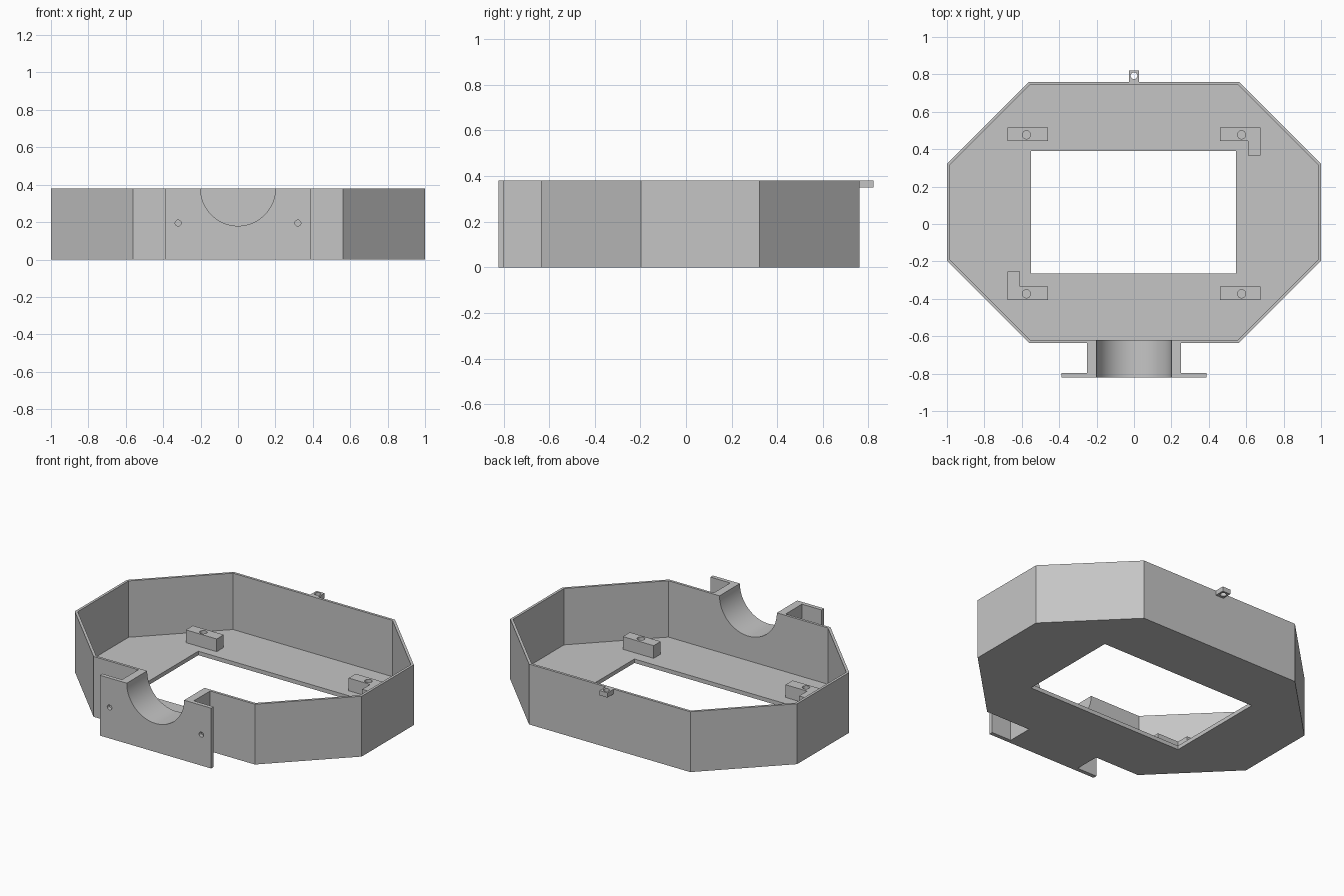
import bpy, bmesh, math
from mathutils import Matrix

if "Cube" in bpy.data.objects:
    bpy.data.objects.remove(bpy.data.objects["Cube"])

grey = bpy.data.materials.new("plain grey")
grey.use_nodes = True
grey.diffuse_color = (0.56, 0.56, 0.56, 1)
grey.node_tree.nodes["Principled BSDF"].inputs["Base Color"].default_value = (0.56, 0.56, 0.56, 1)

HEIGHT, FLOOR, WALL, MID_Y = 0.38, 0.025, 0.016, 0.0625
POST_TOP = 0.105


def prism(name, outline, z0, z1):
    """Extrude an outline in x, y from z0 to z1."""
    bm = bmesh.new()
    base = bm.faces.new([bm.verts.new((x, y, z0)) for x, y in outline])
    top = bmesh.ops.extrude_face_region(bm, geom=[base])["geom"]
    bmesh.ops.translate(bm, vec=(0, 0, z1 - z0),
                        verts=[v for v in top if isinstance(v, bmesh.types.BMVert)])
    bmesh.ops.recalc_face_normals(bm, faces=bm.faces)
    return finish(name, bm)


def finish(name, bm):
    mesh = bpy.data.meshes.new(name)
    bm.to_mesh(mesh)
    bm.free()
    mesh.materials.append(grey)
    obj = bpy.data.objects.new(name, mesh)
    bpy.context.collection.objects.link(obj)
    return obj


def box(name, x0, x1, y0, y1, z0, z1):
    return prism(name, [(x0, y0), (x1, y0), (x1, y1), (x0, y1)], z0, z1)


def rod(centre, radius, length, along_y=False, sides=24):
    """Round cutter, upright or lying along y."""
    bm = bmesh.new()
    turn = Matrix.Rotation(math.pi / 2 if along_y else 0, 4, "X")
    bmesh.ops.create_cone(bm, cap_ends=True, segments=sides, radius1=radius, radius2=radius,
                          depth=length, matrix=Matrix.Translation(centre) @ turn)
    return finish("cutter", bm)


def cut(obj, *cutters):
    """Cut the shapes out of an object, then smooth its round faces."""
    bpy.ops.object.select_all(action="DESELECT")
    bpy.context.view_layer.objects.active = obj
    obj.select_set(True)
    for c in cutters:
        mod = obj.modifiers.new("cut", "BOOLEAN")
        mod.operation, mod.solver, mod.object = "DIFFERENCE", "EXACT", c
        bpy.ops.object.modifier_apply(modifier=mod.name)
        bpy.data.objects.remove(c)
    bpy.ops.object.shade_smooth_by_angle(angle=math.radians(30))


def octagon(inset):
    """Long octagon with corners cut at 45 degrees, evenly inset."""
    w, d = 1 - inset, 0.6975 - inset
    c = 0.438 - inset * (2 - math.sqrt(2))
    quarter = [(w, d - c), (w - c, d)]
    pts = quarter + [(-x, y) for x, y in reversed(quarter)]
    pts += [(-x, -y) for x, y in pts]
    return [(x, y + MID_Y) for x, y in pts]


def trough():
    return rod((0, -0.7, HEIGHT), 0.2, 0.4, along_y=True, sides=96)


# Open tray with a window in its floor and a notch in the front wall
tray = prism("tray", octagon(0), 0, HEIGHT)
cut(tray, prism("cutter", octagon(WALL), FLOOR, HEIGHT + 0.1),
    box("cutter", -0.55, 0.545, -0.265, 0.39, -0.1, 0.1), trough())

# Neck with the half round trough
neck = box("neck", -0.25, 0.25, -0.797, MID_Y - 0.6975, 0, HEIGHT)
cut(neck, trough())

# Front plate with two screw holes
plate = box("front_plate", -0.388, 0.388, -0.822, -0.797, 0, HEIGHT)
cut(plate, trough(), *[rod((s * 0.32, -0.81, 0.195), 0.016, 0.1, along_y=True) for s in (-1, 1)])

# Four mounting posts; two opposite ones have a short leg
for side, sx in (("left", 1), ("right", -1)):
    for end, y0, y1 in (("front", -0.405, -0.335), ("back", 0.445, 0.515)):
        outline = [(0.46, y0), (0.675, y0), (0.675, y1), (0.46, y1)]
        if (side, end) == ("left", "back"):
            outline[1:2] = [(0.61, y0), (0.61, y0 - 0.08), (0.675, y0 - 0.08)]
        elif (side, end) == ("right", "front"):
            outline[2:3] = [(0.675, y1 + 0.08), (0.61, y1 + 0.08), (0.61, y1)]
        post = prism(f"{end}_{side}_post", [(sx * x, y) for x, y in outline], FLOOR, POST_TOP)
        cut(post, rod((sx * 0.575, (y0 + y1) / 2 - 0.003, POST_TOP), 0.022, 0.14))

# Small lug with a hole on the back rim
lug = box("back_lug", -0.028, 0.028, MID_Y + 0.6975, 0.822, 0.35, HEIGHT)
cut(lug, rod((0, 0.793, 0.365), 0.018, 0.1))
